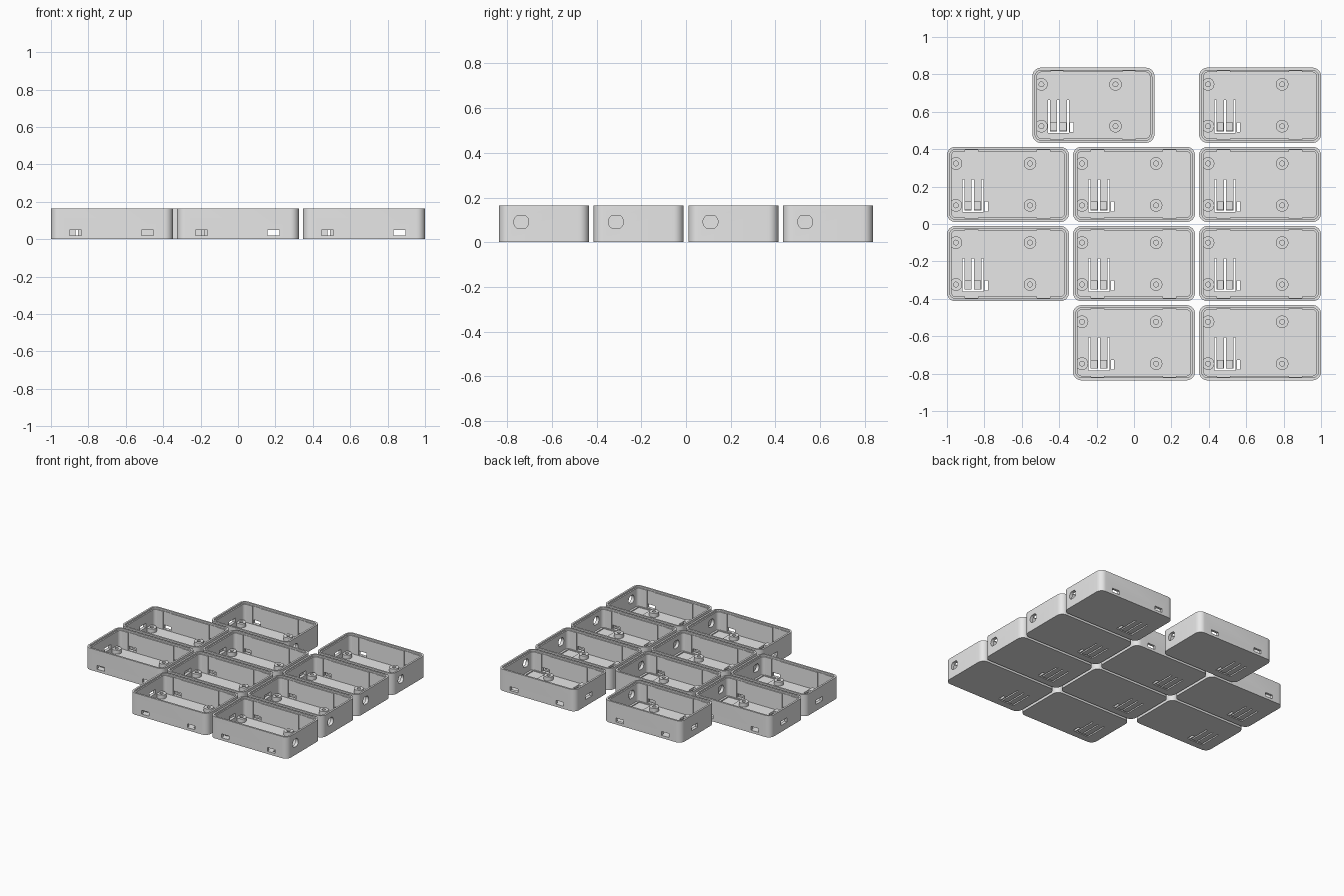
import bpy, bmesh, math

if "Cube" in bpy.data.objects:
    bpy.data.objects.remove(bpy.data.objects["Cube"])

W, D, H = 0.652, 0.402, 0.165      # outer size of one tray
FLOOR = 0.016

plastic = bpy.data.materials.new("grey_plastic")
plastic.diffuse_color = (0.8, 0.8, 0.8, 1)
plastic.use_nodes = True
plastic.node_tree.nodes["Principled BSDF"].inputs["Base Color"].default_value = plastic.diffuse_color


def prism(name, pts, z0, z1):
    """Upright prism over a closed outline."""
    bm = bmesh.new()
    face = bm.faces.new([bm.verts.new((x, y, z0)) for x, y in pts])
    top = bmesh.ops.extrude_face_region(bm, geom=[face])
    verts = [v for v in top["geom"] if isinstance(v, bmesh.types.BMVert)]
    bmesh.ops.translate(bm, vec=(0, 0, z1 - z0), verts=verts)
    bmesh.ops.recalc_face_normals(bm, faces=bm.faces)
    mesh = bpy.data.meshes.new(name)
    bm.to_mesh(mesh)
    bm.free()
    ob = bpy.data.objects.new(name, mesh)
    bpy.context.collection.objects.link(ob)
    return ob


def box(name, x0, x1, y0, y1, z0, z1):
    return prism(name, [(x0, y0), (x1, y0), (x1, y1), (x0, y1)], z0, z1)


def rounded(name, inset, r, z0, z1):
    pts = []
    for i, (sx, sy) in enumerate([(1, 1), (-1, 1), (-1, -1), (1, -1)]):
        cx, cy = sx * (W / 2 - inset - r), sy * (D / 2 - inset - r)
        for k in range(9):
            a = math.pi / 2 * (i + k / 8)
            pts.append((cx + r * math.cos(a), cy + r * math.sin(a)))
    return prism(name, pts, z0, z1)


def disc(name, x, y, r, z0, z1, n=32):
    ring = [2 * math.pi * k / n for k in range(n)]
    return prism(name, [(x + r * math.cos(a), y + r * math.sin(a)) for a in ring], z0, z1)


steps = []


def cut(ob):
    steps.append((ob, 'DIFFERENCE'))


def add(ob):
    steps.append((ob, 'UNION'))


# shell with cavity and stepped rim for a lid
tray = rounded("tray", 0, 0.045, 0, H)
cut(rounded("cavity", 0.024, 0.024, FLOOR, H + 0.1))
cut(rounded("rim_step", 0.014, 0.033, H - 0.012, H + 0.1))

# latch holes through both long walls, with shallow vertical grooves inside
for x in (-0.195, 0.19):
    cut(box("latch_hole", x - 0.032, x + 0.032, -0.3, 0.3, 0.02, 0.049))
    g = D / 2 - 0.018
    cut(box("latch_groove", x - 0.034, x + 0.034, -g, g, 0.0195, H + 0.1))

# round socket hole with flats in the right wall
pts = []
for k in range(32):
    a = 2 * math.pi * (k + 0.5) / 32
    pts.append((0.0335 * math.cos(a), max(-0.029, min(0.029, 0.0335 * math.sin(a)))))
socket = prism("socket_hole", pts, 0.25, 0.4)
for v in socket.data.vertices:
    v.co = (v.co.z, v.co.x - 0.102, v.co.y + 0.091)
cut(socket)

# plug slot in the left wall
cut(box("plug_slot", -0.4, -0.25, 0.0, 0.075, 0.05, 0.082))

# shallow battery recess with wire notch
cut(box("battery_recess", 0.187, 0.286, -0.171, 0.171, 0.009, 0.05))
cut(box("wire_notch", 0.163, 0.2, -0.02, 0.02, 0.0095, 0.051))

# slits that free the two button levers, and the switch window
for x in (-0.238, -0.188, -0.137):
    cut(box("lever_slit", x - 0.0055, x + 0.0055, -0.142, 0.027, -0.1, 0.1))
cut(box("lever_end_slit", -0.2434, -0.1316, -0.148, -0.139, -0.11, 0.11))
cut(box("switch_window", -0.124, -0.106, -0.144, -0.091, -0.1, 0.1))

# button blocks on the lever ends
for x0, x1 in ((-0.2315, -0.1945), (-0.1815, -0.1435)):
    add(box("button_block", x0, x1, -0.138, -0.091, 0.008, 0.05))

# four screw posts
for x in (-0.278, 0.118):
    for y in (-0.112, 0.112):
        add(disc("screw_post", x, y, 0.0335, 0.008, 0.046))
        cut(disc("screw_hole", x, y, 0.013, 0.012, 0.1, 16))

for ob, op in steps:
    m = tray.modifiers.new(ob.name, 'BOOLEAN')
    m.operation, m.solver, m.object = op, 'EXACT', ob
    ob.hide_render = True

# bake the finished tray and drop the helpers
deps = bpy.context.evaluated_depsgraph_get()
mesh = bpy.data.meshes.new_from_object(tray.evaluated_get(deps))
tray.modifiers.clear()
tray.data = mesh
for ob, _ in steps:
    bpy.data.objects.remove(ob)
mesh.materials.clear()
mesh.materials.append(plastic)
bpy.context.view_layer.objects.active = tray
tray.select_set(True)
bpy.ops.object.shade_smooth_by_angle(angle=math.radians(30))

# ten trays laid out in four rows
PX, PY = 0.674, 0.4232
rows = [(1.5, (-0.217, PX)), (0.5, (-PX, 0, PX)),
        (-0.5, (-PX, 0, PX)), (-1.5, (0, PX))]
spots = [(x, r * PY) for r, xs in rows for x in xs]
for i, (x, y) in enumerate(spots):
    ob = tray
    if i:
        ob = tray.copy()
        bpy.context.collection.objects.link(ob)
    ob.name = f"tray_{i + 1}"
    ob.location = (x, y, 0)
